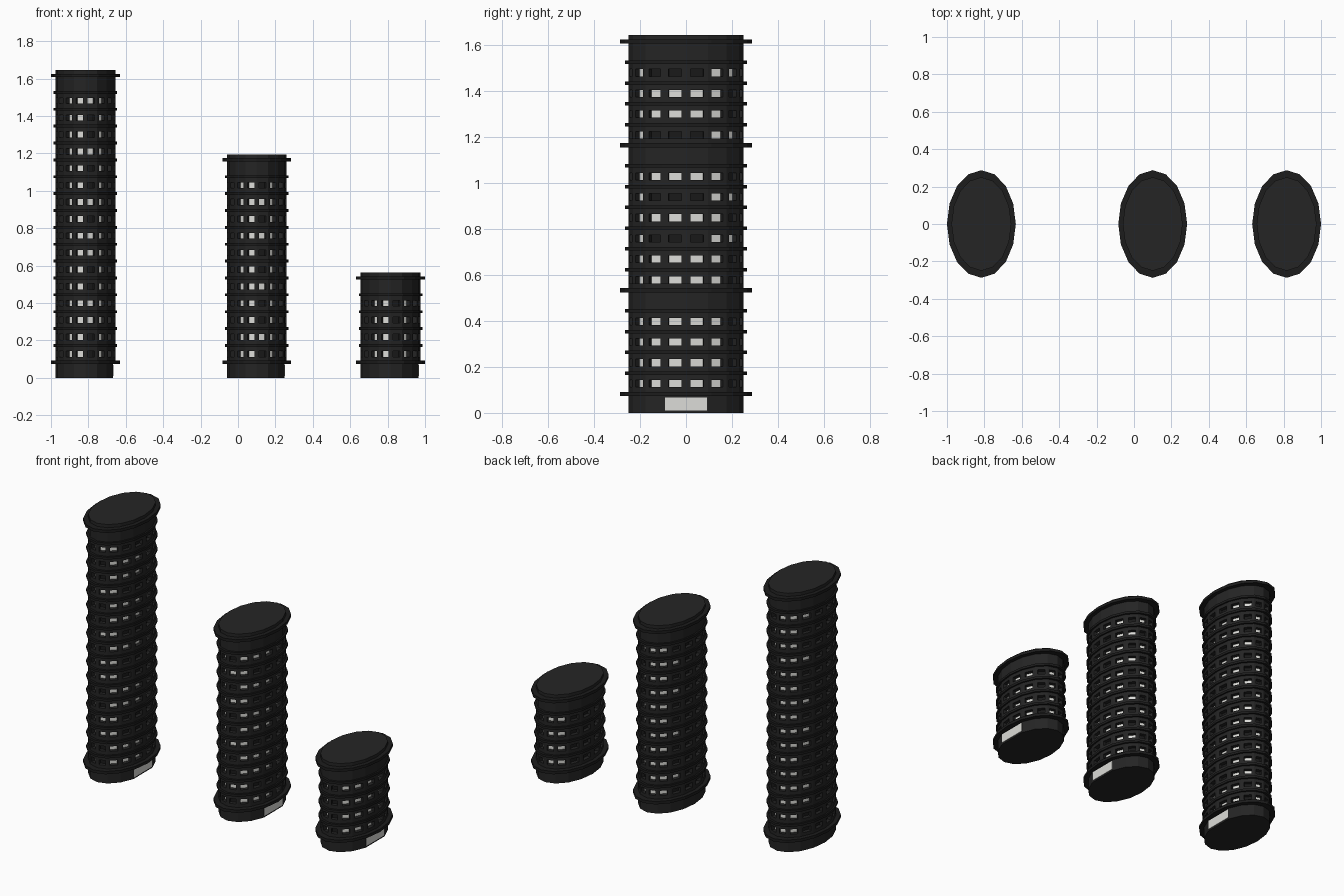
import bpy, bmesh, math
from mathutils import Vector

cube = bpy.data.objects.get("Cube")
if cube:
    bpy.data.objects.remove(cube)

SIDES = 16
RX, RY = 0.16, 0.25
BASE, FLOOR = 0.083, 0.0902


def material(name, r, g, b):
    m = bpy.data.materials.new(name)
    m.use_nodes = True
    m.diffuse_color = (r, g, b, 1)
    m.node_tree.nodes["Principled BSDF"].inputs["Base Color"].default_value = (r, g, b, 1)
    return m


WALL = material("charcoal wall", 0.018, 0.018, 0.018)
LEDGE = material("black ledge", 0.012, 0.012, 0.012)
LIT = material("pale lit glass", 0.72, 0.72, 0.69)
DARK = material("dark glass", 0.01, 0.01, 0.01)


def oval(k, z, scale=1.0):
    a = math.tau * k / SIDES
    return Vector((RX * scale * math.cos(a), RY * scale * math.sin(a), z))


def face(bm, points, mat=0):
    f = bm.faces.new([bm.verts.new(p) for p in points])
    f.material_index = mat


def prism(bm, ks, z0, z1, scale=1.0):
    low = [oval(k, z0, scale) for k in ks]
    high = [oval(k, z1, scale) for k in ks]
    for i in range(len(ks)):
        j = (i + 1) % len(ks)
        face(bm, [low[i], low[j], high[j], high[i]])
    face(bm, high)
    face(bm, low[::-1])


def finish(bm, name, x, mats):
    bmesh.ops.remove_doubles(bm, verts=bm.verts, dist=0.0001)
    mesh = bpy.data.meshes.new(name)
    bm.to_mesh(mesh)
    bm.free()
    for m in mats:
        mesh.materials.append(m)
    ob = bpy.data.objects.new(name, mesh)
    ob.location.x = x
    bpy.context.collection.objects.link(ob)


def window_bay(bm, k, z0, z1, glass):
    """One wall panel with a recessed window."""
    a, b = oval(k, z0), oval(k + 1, z0)
    up = Vector((0, 0, z1 - z0))
    outer = [a, b, b + up, a + up]
    mid = (z1 - z0) / 2
    lift = [Vector((0, 0, mid + s * 0.0155)) for s in (-1, 1)]
    l, r = a.lerp(b, 0.2), a.lerp(b, 0.8)
    hole = [l + lift[0], r + lift[0], r + lift[1], l + lift[1]]
    inward = -(b - a).cross(up).normalized() * 0.024
    back = [p + inward for p in hole]
    for i in range(4):
        j = (i + 1) % 4
        face(bm, [outer[i], outer[j], hole[j], hole[i]])
        face(bm, [hole[i], hole[j], back[j], back[i]])
    face(bm, back, glass)


# Two lighting patterns, by wall panel counted round from the entrance side
USUAL = {0, 1, 3, 4, 5, 9, 10, 11, 13, 14, 15}
OTHER = {1, 2, 4, 5, 6, 10, 11, 12, 13}


def tower(label, x, floors, other_rows):
    ring = list(range(SIDES))
    level = [BASE + FLOOR * i for i in range(floors + 2)]
    top = level[-1] + 0.029

    # Ground floor with one flat entrance side
    bm = bmesh.new()
    prism(bm, ring[1:], 0, BASE)
    finish(bm, label + "_ground_floor", x, [WALL])

    # Entrance glass
    bm = bmesh.new()
    bmesh.ops.create_cube(bm, size=1)
    bmesh.ops.scale(bm, vec=(0.004, 0.184, 0.058), verts=bm.verts)
    bmesh.ops.translate(bm, vec=(oval(1, 0).x + 0.001, 0, 0.039), verts=bm.verts)
    finish(bm, label + "_entrance", x, [LIT])

    # Floors of windows
    bm = bmesh.new()
    for row in range(floors):
        lit = OTHER if row in other_rows else USUAL
        for k in ring:
            window_bay(bm, k, level[row], level[row + 1], 1 if k in lit else 2)
    finish(bm, label + "_window_floors", x, [WALL, LIT, DARK])

    # Plain crown and roof
    bm = bmesh.new()
    prism(bm, ring, level[floors], top)
    finish(bm, label + "_crown", x, [WALL])

    # Wide ledges at both ends, narrow ones between floors
    bm = bmesh.new()
    for i, z in enumerate(level):
        wide = i in (0, floors + 1)
        half = 0.009 if wide else 0.0075
        prism(bm, ring, z - half, z + half, 1.15 if wide else 1.06)
    finish(bm, label + "_ledges", x, [LEDGE])


tower("tall_tower", -0.816, 16, {2, 3, 6, 7, 9, 12, 15})
tower("middle_tower", 0.1, 11, {1, 4, 7, 9})
tower("short_tower", 0.816, 4, set())
